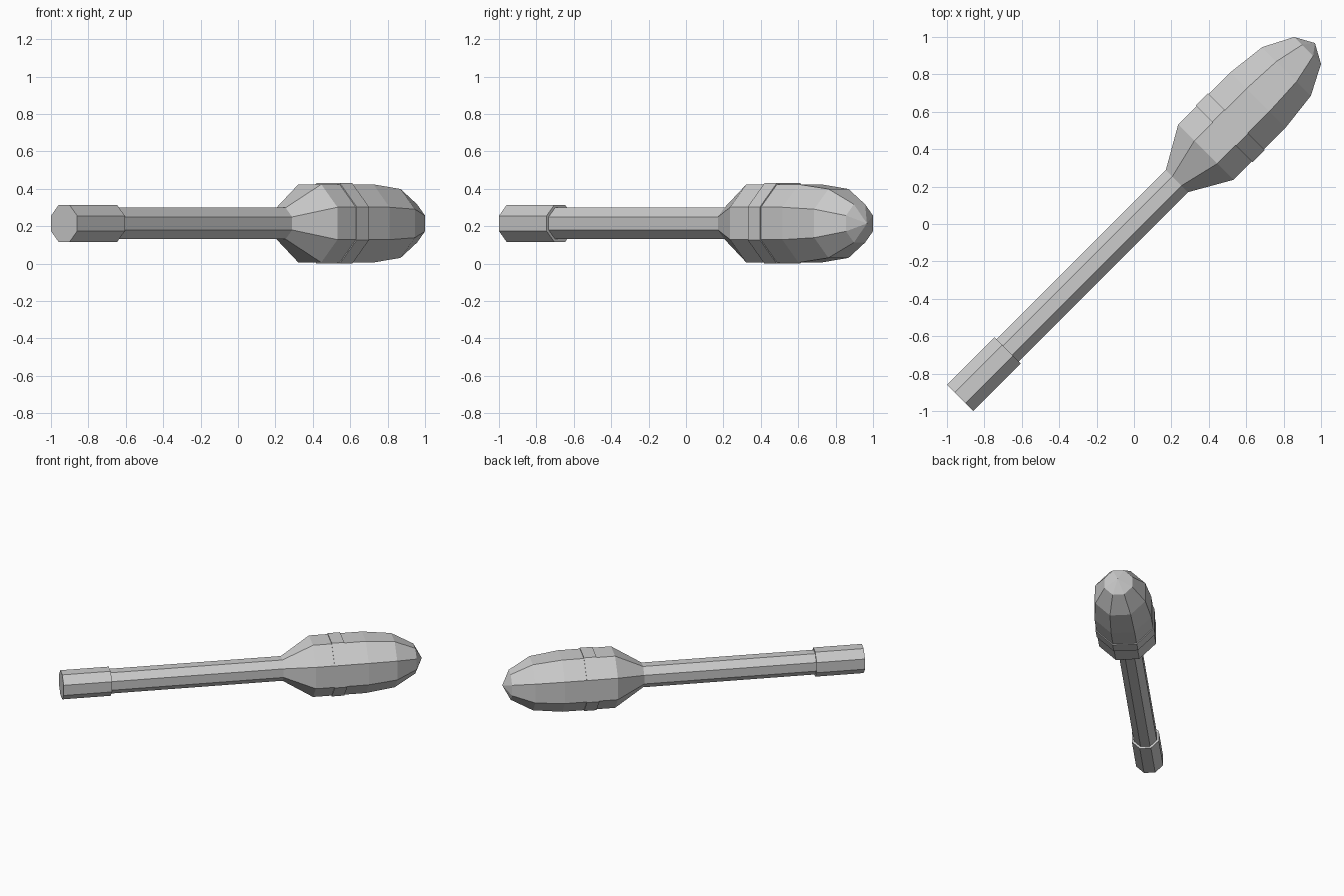
import bpy, bmesh, math
from mathutils import Vector

if "Cube" in bpy.data.objects:
    bpy.data.objects.remove(bpy.data.objects["Cube"])

CENTRE_Z = 0.215
AXIS = Vector((1, 1, 0)).normalized()   # handle runs diagonally
SIDE = Vector((1, -1, 0)).normalized()
UP = Vector((0, 0, 1))
SIDES = 8

grey = bpy.data.materials.new("plain grey")
grey.diffuse_color = (0.6, 0.6, 0.6, 1)
grey.use_nodes = True
grey.node_tree.nodes["Principled BSDF"].inputs["Base Color"].default_value = grey.diffuse_color


def lathe(name, profile):
    """Closed eight-sided solid; profile holds (position along axis, half width across flats)."""
    bm = bmesh.new()
    rings = []
    for s, apothem in profile:
        origin = AXIS * s + UP * CENTRE_Z
        if apothem == 0:
            rings.append([bm.verts.new(origin)])
            continue
        r = apothem / math.cos(math.pi / SIDES)
        angles = [(k + 0.5) * 2 * math.pi / SIDES for k in range(SIDES)]
        rings.append([bm.verts.new(origin + SIDE * r * math.cos(a) + UP * r * math.sin(a))
                      for a in angles])
    for a, b in zip(rings, rings[1:]):
        for i in range(SIDES):
            j = (i + 1) % SIDES
            if len(b) == 1:
                bm.faces.new((a[i], a[j], b[0]))
            else:
                bm.faces.new((a[i], a[j], b[j], b[i]))
    for ring in (rings[0], rings[-1]):
        if len(ring) > 1:
            bm.faces.new(ring)
    bmesh.ops.recalc_face_normals(bm, faces=bm.faces)
    mesh = bpy.data.meshes.new(name)
    bm.to_mesh(mesh)
    bm.free()
    mesh.materials.append(grey)
    obj = bpy.data.objects.new(name, mesh)
    bpy.context.collection.objects.link(obj)
    return obj


# Thicker sleeve at the end of the handle
lathe("grip", [(-1.315, 0.099), (-0.955, 0.099)])
# Long straight handle
lathe("shaft", [(-1.30, 0.084), (0.335, 0.084)])
# Flared head with a blunt pointed tip
lathe("head", [(0.325, 0.084), (0.543, 0.209), (0.937, 0.209),
               (1.153, 0.184), (1.312, 0.102), (1.368, 0)])
# Slightly raised band around the head
lathe("head_band", [(0.682, 0.215), (0.775, 0.215)])
